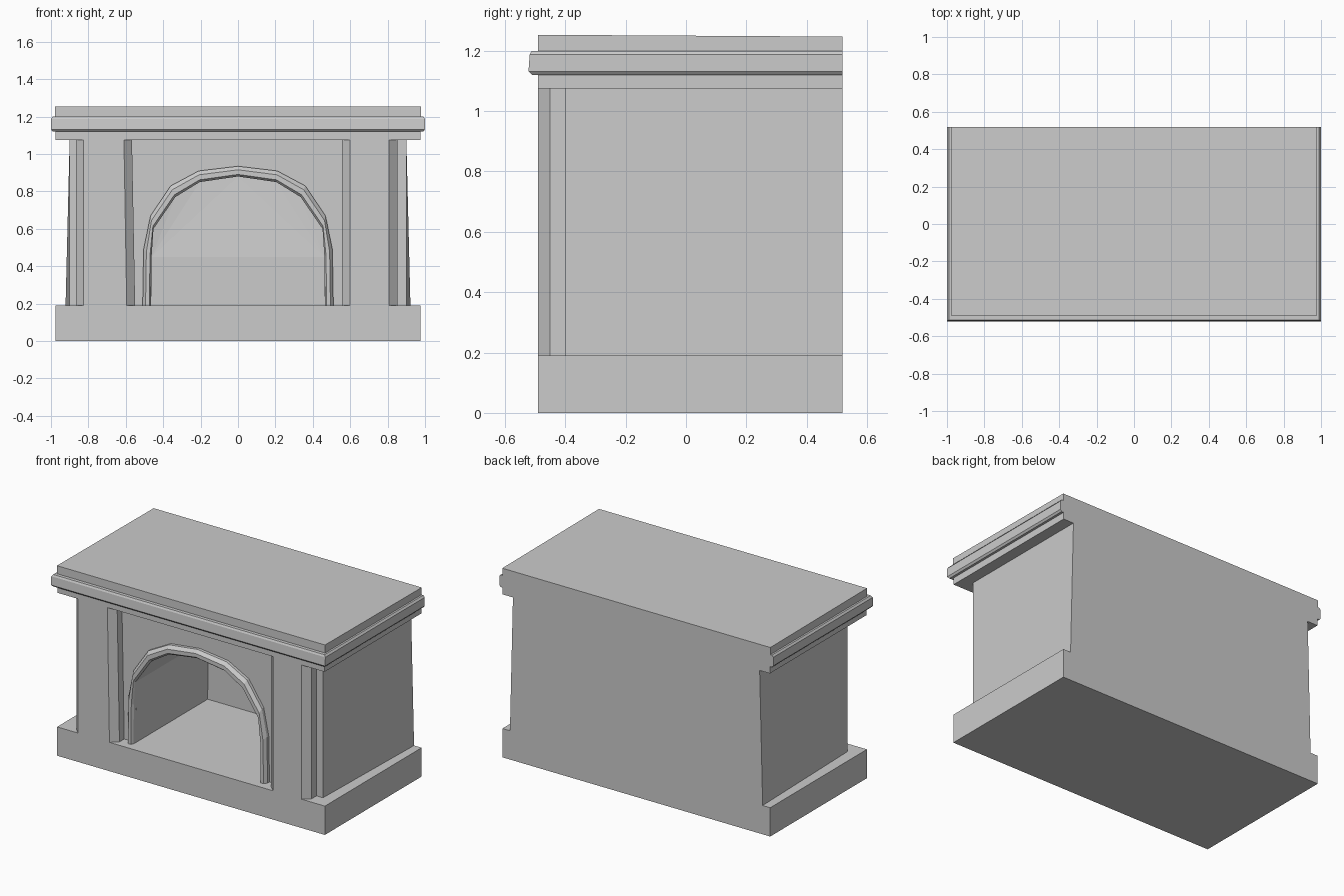
import bpy, bmesh

if "Cube" in bpy.data.objects:
    bpy.data.objects.remove(bpy.data.objects["Cube"])

BACK = 0.518


def make(name, rings, caps=True, loop=False):
    """Skin equal-length vertex rings; optional end caps or closed loop."""
    bm = bmesh.new()
    rows = [[bm.verts.new(p) for p in r] for r in rings]
    n = len(rows[0])
    pairs = list(zip(rows, rows[1:]))
    if loop:
        pairs.append((rows[-1], rows[0]))
    for a, b in pairs:
        for i in range(n):
            j = (i + 1) % n
            bm.faces.new((a[i], a[j], b[j], b[i]))
    if caps:
        bm.faces.new(rows[0])
        bm.faces.new(rows[-1])
    bmesh.ops.recalc_face_normals(bm, faces=bm.faces)
    me = bpy.data.meshes.new(name)
    bm.to_mesh(me)
    bm.free()
    ob = bpy.data.objects.new(name, me)
    bpy.context.collection.objects.link(ob)
    return ob


def rect(hx, front, z, back_hx=None, zb=None):
    b = hx if back_hx is None else back_hx
    zb = z if zb is None else zb
    return [(-hx, front, z), (hx, front, z), (b, BACK, zb), (-b, BACK, zb)]


def mirrored(half):
    """Right half of an arch, bottom to crown -> full arch."""
    return half + [(-x, z) for x, z in reversed(half[:-1])]


# plinth
make("base", [rect(0.977, -0.49, 0), rect(0.977, -0.49, 0.19)])

# body, flaring a little at the lower back corners
body = make("body", [rect(0.9, -0.40, 0.19, 0.922), rect(0.9, -0.40, 1.08, 0.9)])

# firebox: arched opening with a slightly bowed back wall
inner = mirrored([(0.465, 0.19), (0.462, 0.45), (0.452, 0.6),
                  (0.335, 0.77), (0.205, 0.85), (0, 0.88)])
outer = mirrored([(0.51, 0.19), (0.505, 0.49), (0.468, 0.67),
                  (0.36, 0.83), (0.21, 0.91), (0, 0.935)])
hole = [(x, z if z > 0.2 else 0.1) for x, z in inner]
cutter = make("firebox_cutter", [[(x, -0.6, z) for x, z in hole],
                                 [(x, 0.39 - 0.2 * x * x, z) for x, z in hole]], caps=False)
bm = bmesh.new()
bm.from_mesh(cutter.data)
bmesh.ops.holes_fill(bm, edges=bm.edges, sides=0)
bmesh.ops.triangulate(bm, faces=bm.faces)
bmesh.ops.recalc_face_normals(bm, faces=bm.faces)
bm.to_mesh(cutter.data)
bm.free()
cutter.hide_render = True
mod = body.modifiers.new("firebox", "BOOLEAN")
mod.object = cutter
mod.operation = "DIFFERENCE"
mod.solver = "EXACT"
bpy.context.view_layer.objects.active = body
bpy.ops.object.modifier_apply(modifier=mod.name)
bpy.data.objects.remove(cutter)

# arch trim: bevelled section swept along the opening
section = [(0, -0.39), (0, -0.425), (0.2, -0.44), (0.65, -0.44), (1, -0.42), (1, -0.39)]
make("arch_trim", [[(a[0] + (b[0] - a[0]) * t, y, a[1] + (b[1] - a[1]) * t)
                    for t, y in section] for a, b in zip(inner, outer)])


# pilasters with chamfered front edges
def pilaster(name, bottom, top):
    def ring(xs, z):
        a, b, c, d = xs
        return [(a, -0.39, z), (a, -0.45, z), (b, -0.49, z),
                (c, -0.49, z), (d, -0.45, z), (d, -0.39, z)]
    make(name, [ring(bottom, 0.19), ring(top, 1.08)])


pilaster("left_pilaster", (-0.865, -0.825, -0.595, -0.55), (-0.865, -0.825, -0.61, -0.567))
pilaster("right_pilaster", (0.557, 0.6, 0.808, 0.853), (0.557, 0.6, 0.808, 0.853))

# mantel: stepped moulding on three sides, flat at the back
steps = [(0.975, -0.49, 1.075), (0.975, -0.49, 1.12), (0.99, -0.51, 1.12),
         (1.0, -0.522, 1.132), (1.0, -0.518, 1.188), (0.99, -0.512, 1.2),
         (0.978, -0.49, 1.2)]
make("mantel", [rect(*s) for s in steps] + [rect(0.978, -0.49, 1.253, zb=1.247)])
